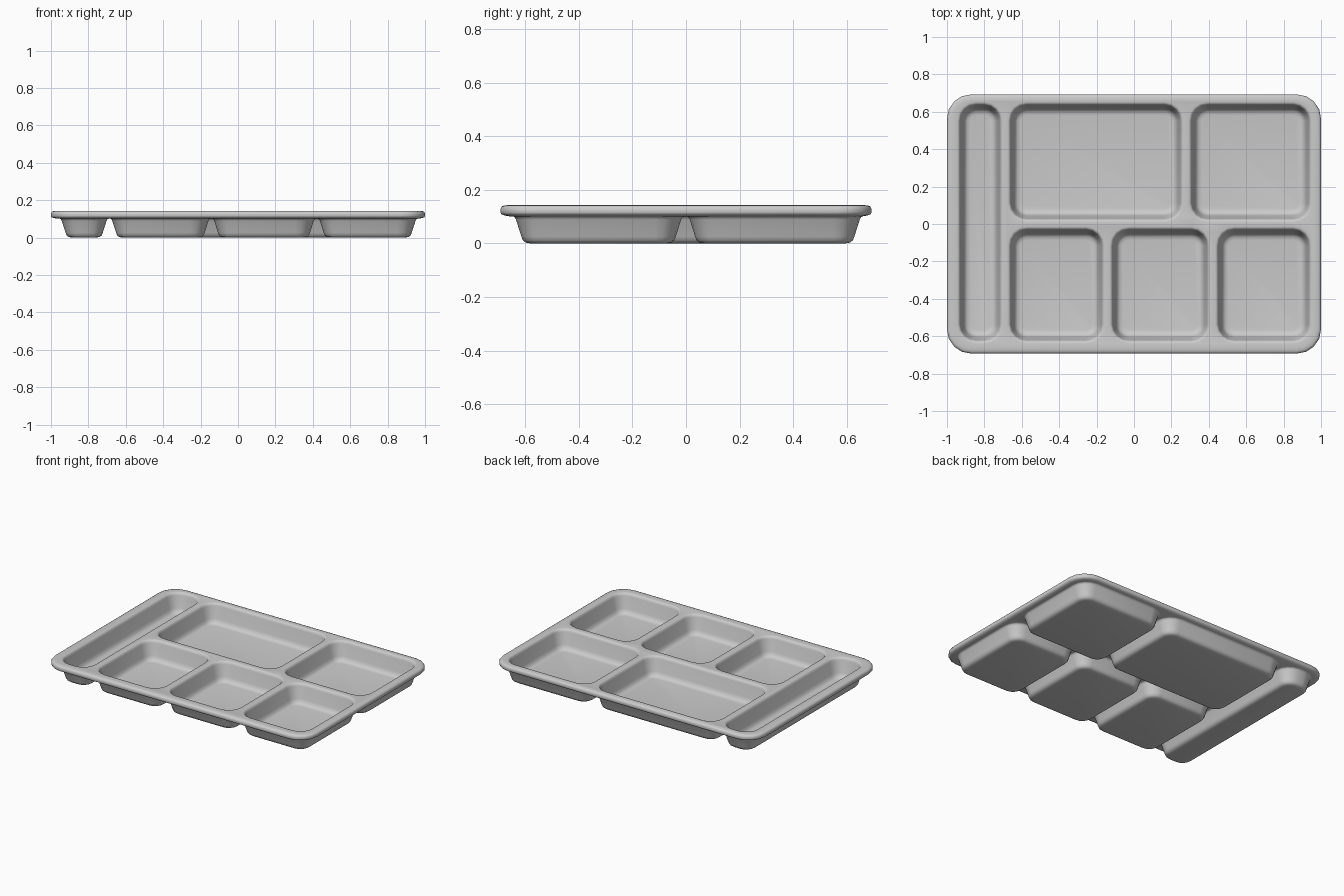
import bpy, bmesh, math

if "Cube" in bpy.data.objects:
    bpy.data.objects.remove(bpy.data.objects["Cube"])

bm = bmesh.new()
SEG = 4  # segments per rounded corner


def ring(rect, radius, inset, z):
    """Rounded rectangle loop, inset from rect, at height z."""
    x0, x1, y0, y1 = rect
    r = max(0.02, radius - inset)
    i = inset + r
    corners = [(x1 - i, y1 - i), (x0 + i, y1 - i), (x0 + i, y0 + i), (x1 - i, y0 + i)]
    verts = []
    for k, (cx, cy) in enumerate(corners):
        for s in range(SEG + 1):
            a = math.pi / 2 * (k + s / SEG)
            verts.append(bm.verts.new((cx + r * math.cos(a), cy + r * math.sin(a), z)))
    return verts


def loft(rect, radius, profile):
    """Skin a stack of loops given as (inset, z); return first and last loop."""
    rings = [ring(rect, radius, i, z) for i, z in profile]
    for a, b in zip(rings, rings[1:]):
        n = len(a)
        for k in range(n):
            bm.faces.new((a[k], a[(k + 1) % n], b[(k + 1) % n], b[k]))
    return rings[0], rings[-1]


def loop_edges(loop):
    return [bm.edges.get((loop[k - 1], loop[k])) for k in range(len(loop))]


# outer rim, from underside round to the top
rim_low, rim_top = loft((-1, 1, -0.693, 0.693), 0.13, [
    (0.034, 0.101), (0.016, 0.104), (0.003, 0.109), (0, 0.116),
    (0, 0.129), (0.005, 0.138), (0.014, 0.142), (0.03, 0.143)])

# six compartments: x0, x1, y0, y1
pockets = [
    (-0.93, -0.715, -0.623, 0.637),
    (-0.66, 0.25, 0.026, 0.637), (0.307, 0.937, 0.026, 0.637),
    (-0.66, -0.17, -0.623, -0.03), (-0.115, 0.393, -0.623, -0.03),
    (0.45, 0.937, -0.623, -0.03)]
inner = [(-0.016, 0.143), (-0.008, 0.141), (-0.002, 0.135), (0.002, 0.124),
         (0.018, 0.045), (0.026, 0.026), (0.038, 0.016), (0.056, 0.013)]
outer = [(-0.023, 0.101), (-0.017, 0.098), (-0.012, 0.089),
         (0.008, 0.026), (0.014, 0.011), (0.025, 0.003), (0.042, 0)]

# top and underside skins: pocket walls, floors, and the deck between them
for rim, profile in ((rim_top, inner), (rim_low, outer)):
    edges = loop_edges(rim)
    for rect in pockets:
        lip, floor = loft(rect, 0.085, profile)
        bm.faces.new(floor)
        edges += loop_edges(lip)
    bmesh.ops.triangle_fill(bm, use_beauty=True, use_dissolve=False, edges=edges)

bmesh.ops.recalc_face_normals(bm, faces=bm.faces[:])
mesh = bpy.data.meshes.new("compartment_tray")
bm.to_mesh(mesh)
bm.free()
tray = bpy.data.objects.new("compartment_tray", mesh)
bpy.context.collection.objects.link(tray)

grey = bpy.data.materials.new("light grey plastic")
grey.diffuse_color = (0.6, 0.6, 0.6, 1)
grey.use_nodes = True
grey.node_tree.nodes["Principled BSDF"].inputs["Base Color"].default_value = grey.diffuse_color
mesh.materials.append(grey)

bpy.context.view_layer.objects.active = tray
tray.select_set(True)
bpy.ops.object.shade_smooth_by_angle(angle=math.radians(50))
